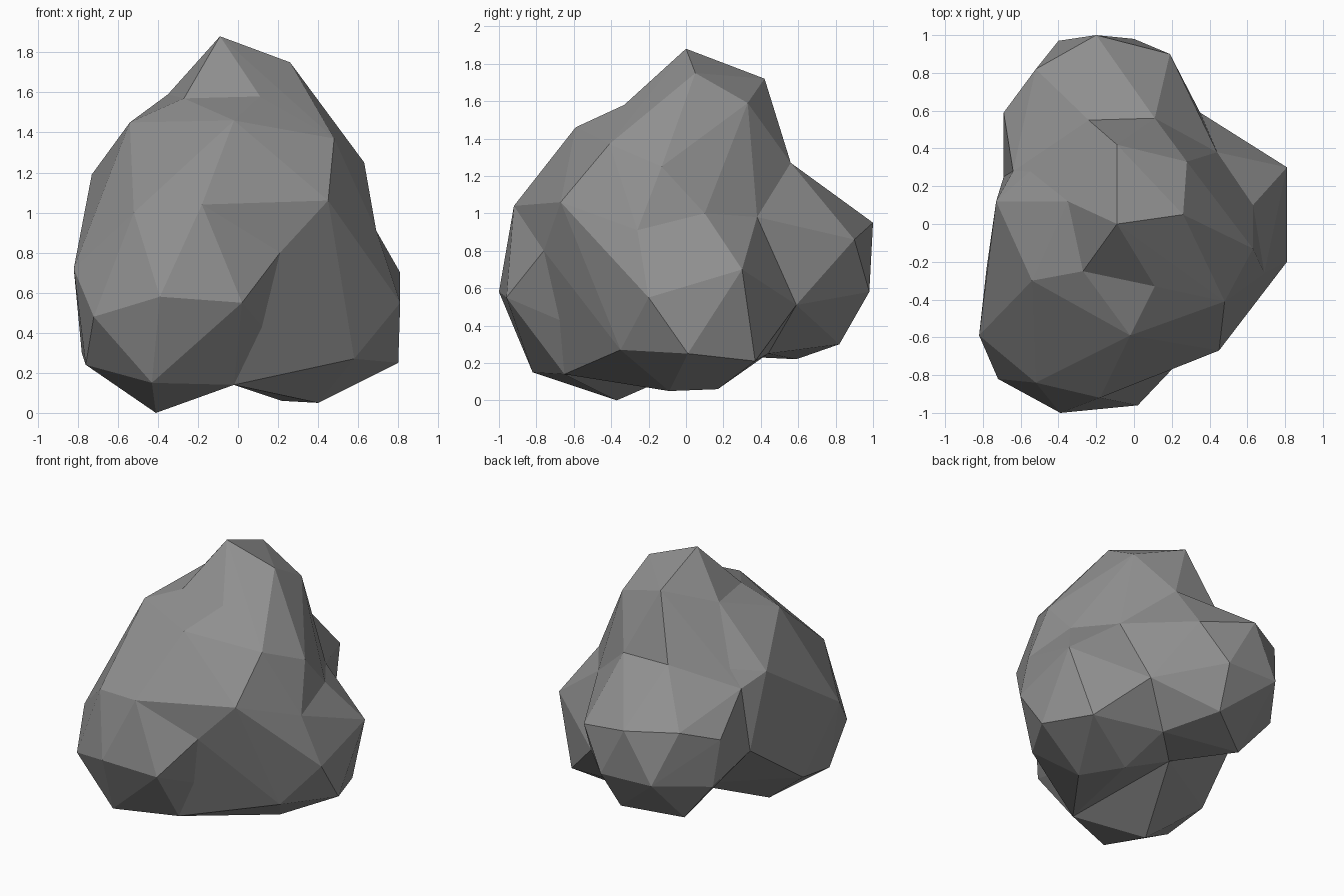
import bpy
import bmesh

default_cube = bpy.data.objects.get("Cube")
if default_cube:
    bpy.data.objects.remove(default_cube, do_unlink=True)

# One plain stone colour
STONE = (.28, .28, .28, 1)
stone = bpy.data.materials.new("grey_stone")
stone.use_nodes = True
stone.diffuse_color = STONE
stone.node_tree.nodes["Principled BSDF"].inputs["Base Color"].default_value = STONE

# Corner groups; neighbouring lobes share a group where they meet
peak = [(-.09, 0, 1.88), (.26, .05, 1.75), (-.09, .42, 1.72), (.28, .33, 1.59)]
brow = [(.11, -.33, 1.58), (-.27, -.25, 1.57), (-.35, .12, 1.59)]
left_shoulder = [(.48, -.41, 1.37), (.63, -.13, 1.25)]
right_shoulder = [(-.54, -.3, 1.45), (-.73, .12, 1.19)]
forehead = [(-.02, -.59, 1.46)]
nape = [(.11, .56, 1.27), (-.24, .55, 1.27), (-.64, .28, 1.1)]
chest = [(-.18, -.92, 1.04), (-.52, -.84, 1), (-.82, -.59, .72), (.21, -.76, .8)]
left_chest = [(.45, -.67, 1.06), (.69, -.26, .91)]
left_waist = [(.63, .1, 1), (.44, .38, .98)]
right_waist = [(-.78, -.23, .3), (-.69, .25, .65)]
crease = [(.16, -.56, .38), (-.02, -.65, .14)]
core = [(-.15, .18, .24)]
back_crease = [(.12, .44, .25)]
front_rim = [(.02, -.96, .55), (-.39, -1, .58), (-.72, -.82, .48)]
front_base = [(-.43, -.82, .15), (-.41, -.37, 0), (-.76, -.56, .24)]
side_rim = [(.81, -.2, .55), (.81, .3, .7), (.35, .59, .51)]
side_base = [(.58, -.35, .27), (.8, .01, .25), (.4, -.09, .05),
             (.22, .17, .06), (.66, .37, .21)]
back_rim = [(.19, .9, .86), (-.2, 1, .95), (-.52, .82, .95), (-.69, .59, .86)]
back_base = [(0, .98, .58), (-.4, .97, .59), (-.65, .62, .52),
             (-.4, .59, .22), (-.05, .82, .3)]

LOBES = {
    "boulder": peak + brow + left_shoulder + nape + left_waist,
    "body": (brow + left_shoulder + right_shoulder + forehead + nape + chest
             + left_chest + left_waist + right_waist + crease + core),
    "front_lobe": chest + right_waist + crease + front_rim + front_base + core,
    "side_lobe": (chest[-1:] + left_chest + left_waist + crease + side_rim
                  + side_base + back_crease + core),
    "back_lobe": (nape + left_waist[1:] + right_waist[1:] + side_rim[-1:]
                  + back_rim + back_base + back_crease + core),
}


def make_lobe(name, corners):
    """Wrap a faceted hull around the corners of one lobe."""
    bm = bmesh.new()
    for corner in corners:
        bm.verts.new(corner)
    hull = bmesh.ops.convex_hull(bm, input=bm.verts)
    loose = {g for g in hull["geom_interior"] + hull["geom_unused"]
             if isinstance(g, bmesh.types.BMVert)}
    bmesh.ops.delete(bm, geom=list(loose), context="VERTS")
    bmesh.ops.recalc_face_normals(bm, faces=bm.faces)
    mesh = bpy.data.meshes.new(name)
    bm.to_mesh(mesh)
    bm.free()
    mesh.materials.append(stone)
    lobe = bpy.data.objects.new(name, mesh)
    bpy.context.collection.objects.link(lobe)
    return lobe


# Fuse all lobes into a single flat-shaded boulder
boulder, *others = [make_lobe(name, corners) for name, corners in LOBES.items()]
bpy.context.view_layer.objects.active = boulder
for lobe in others:
    union = boulder.modifiers.new("fuse_" + lobe.name, "BOOLEAN")
    union.operation = "UNION"
    union.solver = "EXACT"
    union.object = lobe
    bpy.ops.object.modifier_apply(modifier=union.name)
    bpy.data.objects.remove(lobe, do_unlink=True)
